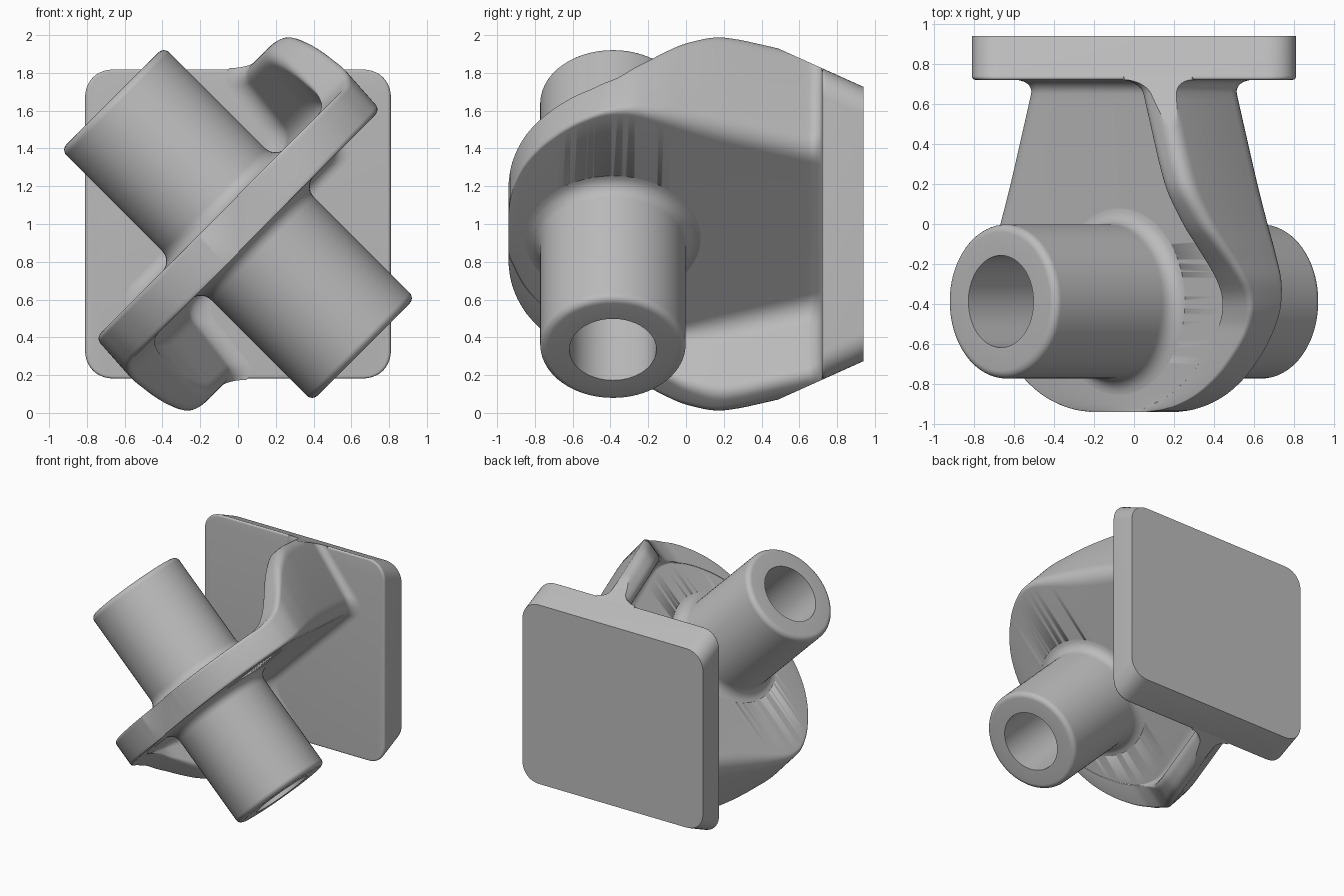
import bpy, bmesh, math
from mathutils import Vector

cube = bpy.data.objects.get("Cube")
if cube:
    bpy.data.objects.remove(cube)

grey = bpy.data.materials.new("plain grey")
grey.use_nodes = True
grey.diffuse_color = (0.5, 0.5, 0.5, 1)
grey.node_tree.nodes["Principled BSDF"].inputs["Base Color"].default_value = (0.5, 0.5, 0.5, 1)

CENTRE = Vector((0, 0, 1))
ALONG = Vector((1, 0, 1)).normalized()     # in the plane of the web
ACROSS = Vector((1, 0, -1)).normalized()   # axis of the tube


def finish(bm, name, angle=35):
    bmesh.ops.recalc_face_normals(bm, faces=bm.faces[:])
    mesh = bpy.data.meshes.new(name)
    bm.to_mesh(mesh)
    bm.free()
    mesh.materials.append(grey)
    obj = bpy.data.objects.new(name, mesh)
    bpy.context.collection.objects.link(obj)
    bpy.ops.object.select_all(action='DESELECT')
    obj.select_set(True)
    bpy.context.view_layer.objects.active = obj
    bpy.ops.object.shade_smooth_by_angle(angle=math.radians(angle))
    return obj


def loft(rings, capped=True):
    """Skin closed rings of equal length; an uncapped loft joins its last ring to its first."""
    bm = bmesh.new()
    loops = [[bm.verts.new(p) for p in ring] for ring in rings]
    pairs = list(zip(loops, loops[1:])) + ([] if capped else [(loops[-1], loops[0])])
    for a, b in pairs:
        for i in range(len(a)):
            j = (i + 1) % len(a)
            bm.faces.new((a[i], a[j], b[j], b[i]))
    if capped:
        bm.faces.new(loops[0])
        bm.faces.new(loops[-1])
    return bm


def rounded(corners, steps=6):
    """Round 2D corners (x, y, radius) with curved fillets."""
    out = []
    for i, (x, y, r) in enumerate(corners):
        p = Vector((x, y))
        before = Vector(corners[i - 1][:2]) - p
        after = Vector(corners[(i + 1) % len(corners)][:2]) - p
        a = p + before.normalized() * min(r, before.length * 0.48)
        b = p + after.normalized() * min(r, after.length * 0.48)
        for k in range(steps + 1):
            t = k / steps
            w = 0.8 * 2 * t * (1 - t)
            e0, e1 = (1 - t) ** 2, t ** 2
            out.append((a * e0 + p * w + b * e1) / (e0 + w + e1))
    return out


def curve(points, y):
    """Smooth monotone interpolation through (y, value) points."""
    if y <= points[0][0]:
        return points[0][1]
    if y >= points[-1][0]:
        return points[-1][1]
    slope = [(b[1] - a[1]) / (b[0] - a[0]) for a, b in zip(points, points[1:])]
    tan = [slope[0]] + [2 * a * b / (a + b) if a * b > 0 else 0
                        for a, b in zip(slope, slope[1:])] + [slope[-1]]
    for i, (a, b) in enumerate(zip(points, points[1:])):
        if y <= b[0]:
            h = b[0] - a[0]
            t = (y - a[0]) / h
            return (a[1] * (1 + 2 * t) * (1 - t) ** 2 + b[1] * t * t * (3 - 2 * t)
                    + h * t * (1 - t) * (tan[i] * (1 - t) - tan[i + 1] * t))


# Web: a rounded diagonal disc whose two ends turn into flanges at the back
REACH = [(-.94, .2), (-.93, .31), (-.89, .47), (-.83, .6), (-.72, .745), (-.55, .885),
         (-.4, .95), (-.3, .96), (-.15, .93), (0, .885), (.66, .675), (.74, .65)]
FLANGE = [(-.5, .11), (-.38, .14), (-.25, .23), (-.1, .36), (0, .44), (.2, .535), (.3, .545)]
BACK, FILLET, HALF = .72, .07, .105


def web_ring(y):
    d = min(max(y - BACK + FILLET, 0), FILLET)
    f = FILLET - math.sqrt(FILLET ** 2 - d ** 2)
    reach, flange = curve(REACH, y), curve(FLANGE, y)
    grow = (flange - .11) / .435
    wall = min(.2, reach * .5)
    edge = .025 + .085 * grow
    half = [(reach + f, HALF + f, edge),
            (reach + .09 * grow + f, -flange - f, .025 + .06 * grow),
            (reach - wall + .1 * grow - f, -flange - f, .06 * grow + .005),
            (reach - wall + .05 * grow - f, -HALF - f, .1 * grow + .005)]
    ring = rounded(half + [(-u, -n, r) for u, n, r in half])
    return [CENTRE + ALONG * p.x + ACROSS * p.y + Vector((0, y, 0)) for p in ring]


levels = [-.94 + .24 * (i / 16) ** 2 for i in range(16)]
levels += [-.7 + 1.35 * i / 44 for i in range(45)]
levels += [BACK - FILLET + FILLET * math.sin(math.pi / 2 * i / 8) for i in range(1, 9)] + [.74]
bm = loft([web_ring(y) for y in levels])
# Trim the flange tips with the same slope as the plate
for side in (1, -1):
    cut = bmesh.ops.bisect_plane(bm, geom=bm.verts[:] + bm.edges[:] + bm.faces[:],
                                 plane_co=(0, .72, 1 + side * .825),
                                 plane_no=(0, .45, side), clear_outer=True)
    bmesh.ops.holes_fill(bm, edges=[e for e in cut["geom_cut"]
                                    if isinstance(e, bmesh.types.BMEdge)])
web = finish(bm, "diagonal_web")


def revolve(profile, steps=72):
    """Turn a closed (radius, distance) profile about the tube axis."""
    origin = CENTRE + Vector((0, -.387, 0))
    rings = []
    for i in range(steps):
        a = 2 * math.pi * i / steps
        out = ALONG * math.cos(a) + Vector((0, math.sin(a), 0))
        rings.append([origin + out * r + ACROSS * s for r, s in profile])
    return loft(rings, capped=False)


# Opening in the web for the bore
cutter = finish(revolve([(.001, -.4), (.3, -.4), (.3, .4), (.001, .4)]), "bore_cutter")
cutter.hide_render = True
hole = web.modifiers.new("bore", 'BOOLEAN')
hole.operation = 'DIFFERENCE'
hole.object = cutter
bpy.context.view_layer.objects.active = web
bpy.ops.object.modifier_apply(modifier=hole.name)
bpy.data.objects.remove(cutter)

# Tube with rounded rims and a flared fillet where it meets the web
RADIUS, END, ROUND, FLARE = .385, .94, .04, .08
quarter = [math.pi / 2 * i / 6 for i in range(7)]
side = [(RADIUS + FLARE * (1 - math.sin(a)), HALF + FLARE * (1 - math.cos(a))) for a in quarter]
side += [(RADIUS - ROUND * (1 - math.cos(a)), END - ROUND * (1 - math.sin(a))) for a in quarter]
side += [(.23, END)]
finish(revolve(side + [(r, -s) for r, s in reversed(side)]), "tube")


# Mounting plate: rounded square whose top and bottom slope in towards the back
def plate_ring(y, inset):
    w = .81 - inset
    h = .825 - .45 * (y - BACK) - inset
    r = .15 - inset
    ring = rounded([(-w, -h, r), (w, -h, r), (w, h, r), (-w, h, r)], 10)
    return [CENTRE + Vector((p.x, y, p.y)) for p in ring]


bevel = [(BACK + .02 * (1 - math.cos(a)), .02 * (1 - math.sin(a))) for a in quarter]
finish(loft([plate_ring(y, i) for y, i in bevel + [(.94, 0)]]), "mounting_plate")
